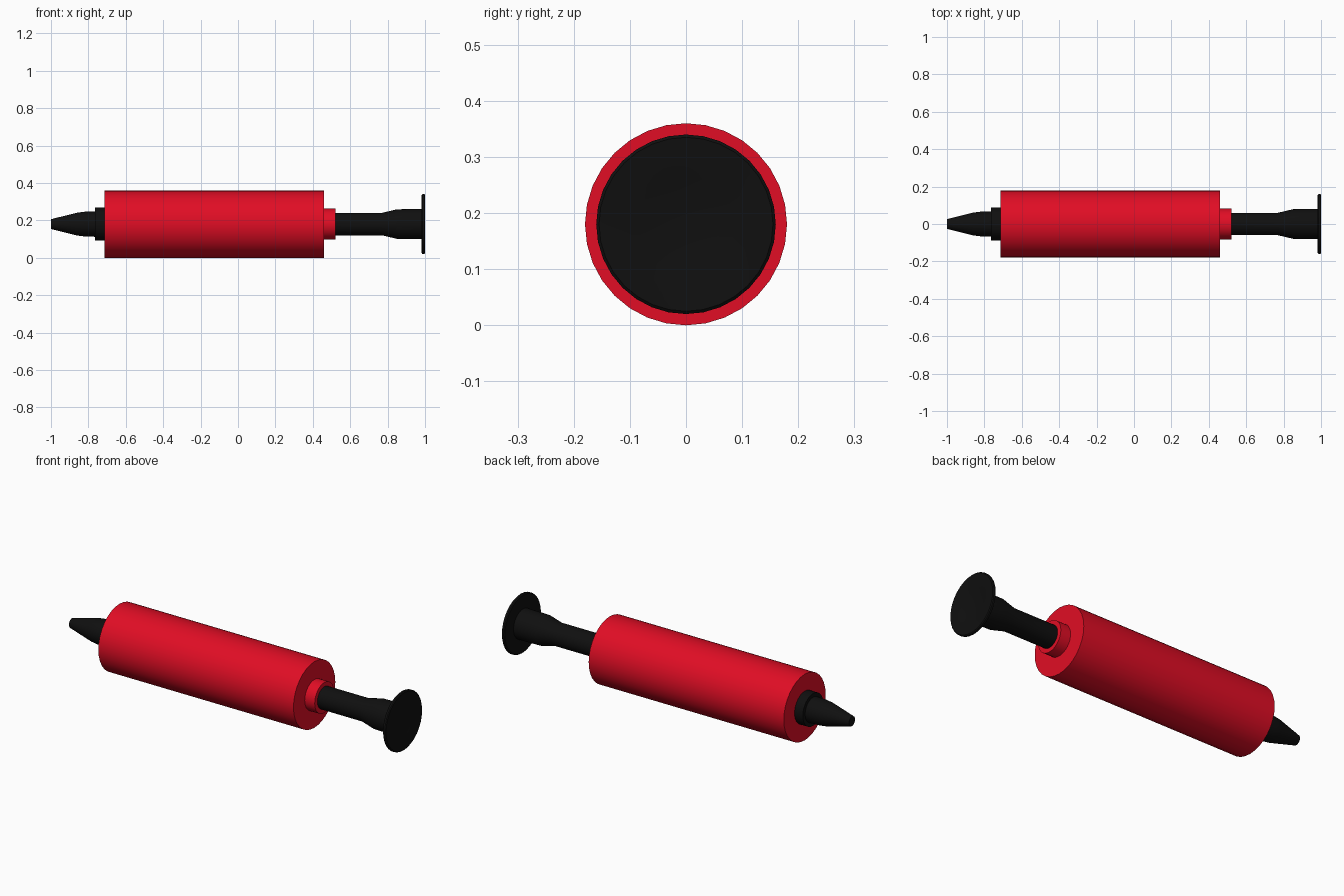
import bpy, bmesh, math

cube = bpy.data.objects.get("Cube")
if cube:
    bpy.data.objects.remove(cube, do_unlink=True)

AXIS_Z = 0.18
SIDES = 32


def material(name, color):
    mat = bpy.data.materials.new(name)
    mat.use_nodes = True
    mat.diffuse_color = color
    bsdf = next(n for n in mat.node_tree.nodes if n.type == 'BSDF_PRINCIPLED')
    bsdf.inputs["Base Color"].default_value = color
    return mat


def lathe(name, profile, mat):
    """Revolve (x, radius) points around the long axis; radius 0 closes an end."""
    bm = bmesh.new()
    rings = []
    for x, r in profile:
        if r == 0:
            rings.append([bm.verts.new((x, 0, 0))] * SIDES)
        else:
            angles = [2 * math.pi * i / SIDES for i in range(SIDES)]
            rings.append([bm.verts.new((x, r * math.cos(a), r * math.sin(a)))
                          for a in angles])
    for a, b in zip(rings, rings[1:]):
        for i in range(SIDES):
            j = (i + 1) % SIDES
            corners = list(dict.fromkeys((a[i], a[j], b[j], b[i])))
            bm.faces.new(corners)
    bmesh.ops.recalc_face_normals(bm, faces=bm.faces[:])
    mesh = bpy.data.meshes.new(name)
    bm.to_mesh(mesh)
    bm.free()
    mesh.materials.append(mat)
    obj = bpy.data.objects.new(name, mesh)
    obj.location.z = AXIS_Z
    bpy.context.collection.objects.link(obj)
    bpy.ops.object.select_all(action='DESELECT')
    obj.select_set(True)
    bpy.context.view_layer.objects.active = obj
    bpy.ops.object.shade_smooth_by_angle(angle=math.radians(35))
    return obj


red = material("red plastic", (0.75, 0.004, 0.018, 1))
black = material("black rubber", (0.005, 0.005, 0.005, 1))

# Main barrel and the guide collar the rod slides through
lathe("barrel", [(-0.715, 0), (-0.715, 0.18), (0.46, 0.18), (0.46, 0)], red)
lathe("rod_collar", [(0.45, 0), (0.45, 0.083), (0.52, 0.083), (0.52, 0)], red)

# Nozzle base and tapered tip
lathe("nozzle_base", [(-0.765, 0), (-0.765, 0.088), (-0.71, 0.088), (-0.71, 0)], black)
lathe("nozzle_tip", [(-1, 0), (-1, 0.026), (-0.985, 0.03), (-0.86, 0.061),
                     (-0.82, 0.066), (-0.76, 0.068), (-0.76, 0)], black)

# Plunger rod flaring into the grip
lathe("plunger_rod", [(0.5, 0), (0.5, 0.06), (0.77, 0.06), (0.85, 0.079),
                      (0.985, 0.081), (0.985, 0)], black)

# Round push plate with a shallow dished centre
lathe("push_plate", [(0.982, 0), (0.982, 0.155), (0.986, 0.16), (0.996, 0.16),
                     (1, 0.155), (0.998, 0.13), (0.993, 0.085), (0.988, 0.06),
                     (0.986, 0)], black)
